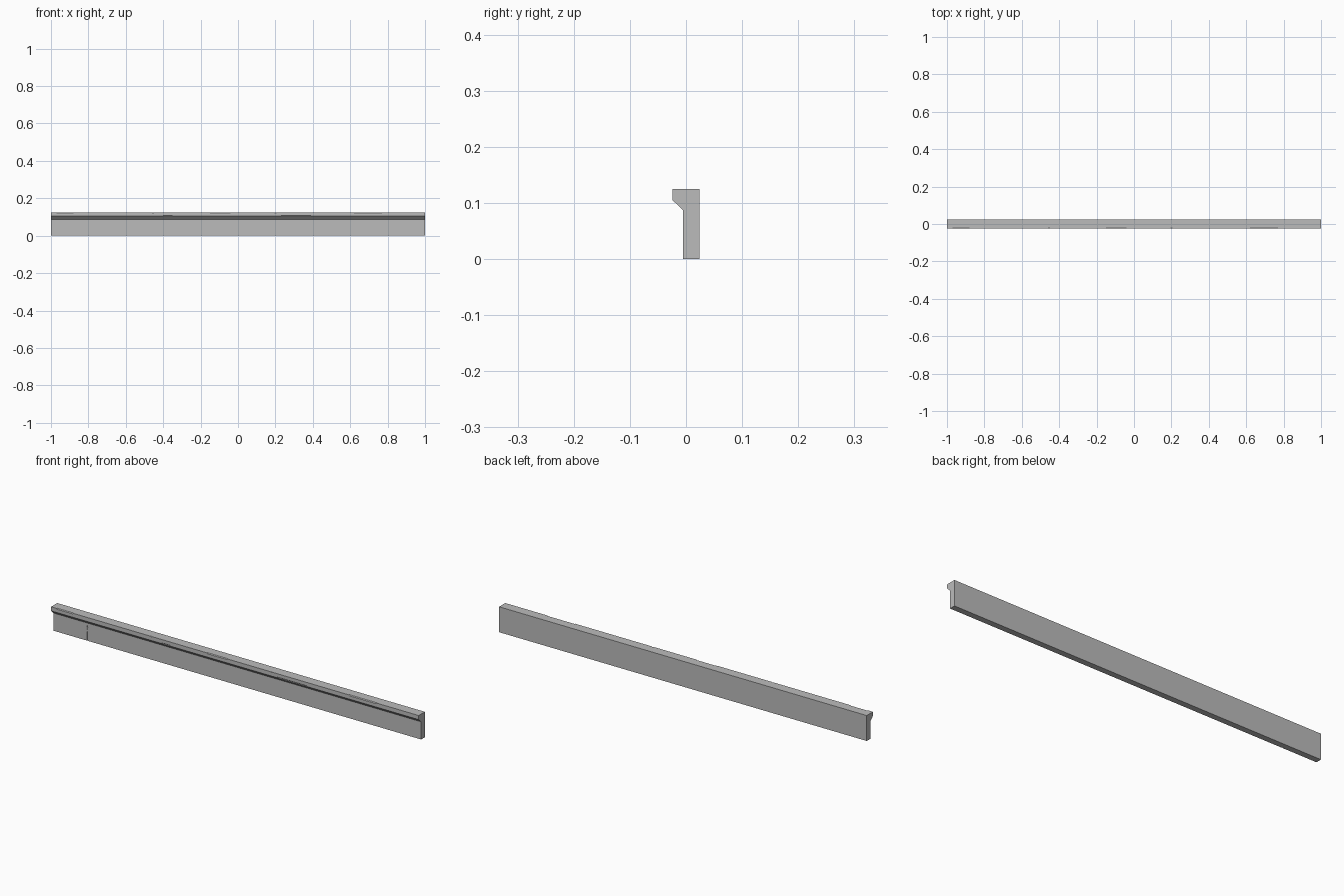
import bpy, bmesh
from math import radians

if "Cube" in bpy.data.objects:
    bpy.data.objects.remove(bpy.data.objects["Cube"], do_unlink=True)

stone = bpy.data.materials.new("grey stone")
stone.use_nodes = True
grey = (0.5, 0.5, 0.5, 1)
stone.diffuse_color = grey
stone.node_tree.nodes["Principled BSDF"].inputs["Base Color"].default_value = grey


def prism(name, profile, x0, x1):
    """Extrude a (y, z) profile along x."""
    bm = bmesh.new()
    face = bm.faces.new([bm.verts.new((x0, y, z)) for y, z in profile])
    new = bmesh.ops.extrude_face_region(bm, geom=[face])["geom"]
    verts = [v for v in new if isinstance(v, bmesh.types.BMVert)]
    bmesh.ops.translate(bm, verts=verts, vec=(x1 - x0, 0, 0))
    bmesh.ops.recalc_face_normals(bm, faces=bm.faces)
    mesh = bpy.data.meshes.new(name)
    bm.to_mesh(mesh)
    bm.free()
    mesh.materials.append(stone)
    obj = bpy.data.objects.new(name, mesh)
    bpy.context.collection.objects.link(obj)
    return obj


FRONT, STEM, BACK, TOP = -0.024, -0.005, 0.024, 0.125
LIP, NECK = 0.105, 0.087

# Ledge moulding: wall strip with an overhanging, chamfered lip
ledge = prism("ledge", [(BACK, 0), (BACK, TOP), (FRONT, TOP),
                        (FRONT, LIP), (STEM, NECK), (STEM, 0)], -1, 1)


def cut(cutter):
    cutter.hide_render = True
    cutter.hide_set(True)
    mod = ledge.modifiers.new(cutter.name, "BOOLEAN")
    mod.operation = "DIFFERENCE"
    mod.solver = "EXACT"
    mod.object = cutter


def chip(name, x0, x1, z, depth):
    """Worn facet on a lip edge, tapering to nothing at both ends."""
    cutter = prism(name, [(FRONT - depth, z), (FRONT, z + depth),
                          (FRONT + depth, z), (FRONT, z - depth)], x0, x1)
    mid = (x0 + x1) / 2
    for v in cutter.data.vertices:
        v.co.y = FRONT + (v.co.y - FRONT) * 0.6
        v.co.z = z + (v.co.z - z) * 0.6
    cut(cutter)


# Chips along the upper and lower edges of the lip
for i, (x0, x1, depth) in enumerate([(-0.97, -0.88, 0.006), (-0.46, -0.45, 0.004),
                                     (-0.15, -0.04, 0.006), (0.195, 0.205, 0.004),
                                     (0.62, 0.77, 0.006)]):
    chip(f"upper_chip_{i}", x0, x1, TOP, depth)
for i, (x0, x1) in enumerate([(-0.4, -0.35), (0.23, 0.39)]):
    chip(f"lower_chip_{i}", x0, x1, LIP, 0.006)

# Broken hairline crack in the wall strip
for i, (z0, z1) in enumerate([(-0.01, 0.045), (0.055, 0.06), (0.066, 0.075)]):
    cut(prism(f"crack_{i}", [(STEM - 0.01, z0), (STEM + 0.003, z0),
                             (STEM + 0.003, z1), (STEM - 0.01, z1)], -0.817, -0.813))
